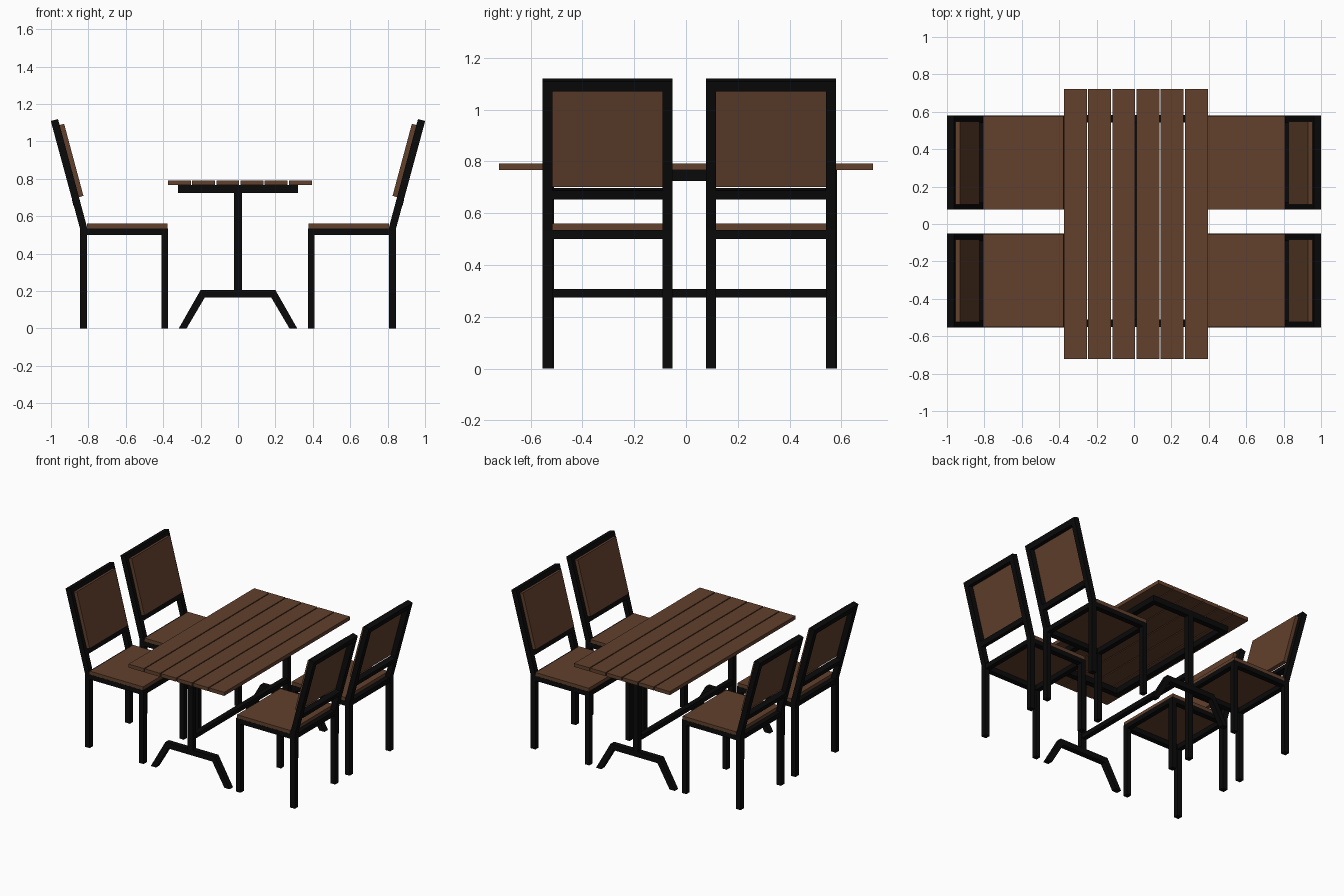
import bpy, bmesh, math

if "Cube" in bpy.data.objects:
    bpy.data.objects.remove(bpy.data.objects["Cube"])

def material(name, rgb):
    m = bpy.data.materials.new(name)
    m.diffuse_color = (*rgb, 1)
    m.use_nodes = True
    m.node_tree.nodes["Principled BSDF"].inputs["Base Color"].default_value = m.diffuse_color
    return m

WOOD = material("brown wood", (0.122, 0.052, 0.026))
METAL = material("black metal", (0.003, 0.003, 0.003))

def prism(name, profile, y0, y1, mat, side=1):
    """Extrude an x-z profile from y0 to y1; side=-1 mirrors it in x."""
    bm = bmesh.new()
    vs = [bm.verts.new((x * side, y0, z)) for x, z in profile]
    face = bm.faces.new(vs)
    ext = bmesh.ops.extrude_face_region(bm, geom=[face])["geom"]
    for v in ext:
        if isinstance(v, bmesh.types.BMVert):
            v.co.y = y1
    bmesh.ops.recalc_face_normals(bm, faces=bm.faces)
    me = bpy.data.meshes.new(name)
    bm.to_mesh(me)
    bm.free()
    me.materials.append(mat)
    ob = bpy.data.objects.new(name, me)
    bpy.context.collection.objects.link(ob)
    return ob

def box(name, x0, x1, y0, y1, z0, z1, mat, side=1):
    return prism(name, [(x0, z0), (x1, z0), (x1, z1), (x0, z1)], y0, y1, mat, side)

# Table top planks
for i in range(6):
    x = -0.375 + i * 0.1295
    box("table_plank", x, x + 0.1225, -0.722, 0.722, 0.766, 0.792, WOOD)

# Table frame under the planks
Y0, Y1, T = -0.55, 0.582, 0.04
for x in (-0.32, 0.28):
    box("table_frame_side", x, x + T, Y0, Y1, 0.725, 0.766, METAL)

# Table ends: frame bar, post and splayed foot
foot = [(-0.317, 0), (-0.275, 0), (-0.178, 0.165), (0.178, 0.165), (0.275, 0),
        (0.317, 0), (0.2, 0.205), (-0.2, 0.205)]
for y in (Y0, Y1 - T):
    box("table_frame_end", -0.28, 0.28, y, y + T, 0.725, 0.766, METAL)
    box("table_post", -0.021, 0.021, y, y + T, 0.205, 0.725, METAL)
    prism("table_foot", foot, y, y + T, METAL)
box("table_stretcher", -0.018, 0.018, Y0 + T, Y1 - T, 0.275, 0.307, METAL)

# Chair back is laid out along a slope: t up the slope, s towards the rear
SLOPE = math.radians(15)

def back(t, s):
    return (0.807 + t * math.sin(SLOPE) + s * math.cos(SLOPE),
            0.54 + t * math.cos(SLOPE) - s * math.sin(SLOPE))

def slab(t0, t1, s0, s1):
    return [back(t0, s0), back(t0, s1), back(t1, s1), back(t1, s0)]

rear_post = [(0.807, 0), (0.845, 0), (0.845, 0.535), back(0.6, 0.04), back(0.6, 0), (0.807, 0.54)]

def chair(side, y0, y1):
    W = 0.038
    for y in (y0, y1 - W):
        box("front_leg", 0.373, 0.408, y, y + W, 0, 0.535, METAL, side)
        prism("rear_leg_and_back_post", rear_post, y, y + W, METAL, side)
        box("seat_rail_side", 0.408, 0.807, y, y + W, 0.5, 0.535, METAL, side)
    for x in (0.373, 0.807):
        box("seat_rail_cross", x, x + 0.035, y0 + W, y1 - W, 0.5, 0.535, METAL, side)
    box("seat", 0.378, 0.807, y0 + 0.001, y1 - 0.001, 0.535, 0.56, WOOD, side)
    prism("back_top_rail", slab(0.56, 0.6, 0, 0.04), y0 + W, y1 - W, METAL, side)
    prism("back_lower_rail", slab(0.128, 0.163, 0, 0.04), y0 + W, y1 - W, METAL, side)
    prism("back_panel", slab(0.168, 0.567, -0.025, 0), y0 + 0.028, y1 - 0.032, WOOD, side)

# Two chairs on each long side
for side in (-1, 1):
    chair(side, -0.553, -0.052)
    chair(side, 0.077, 0.579)
